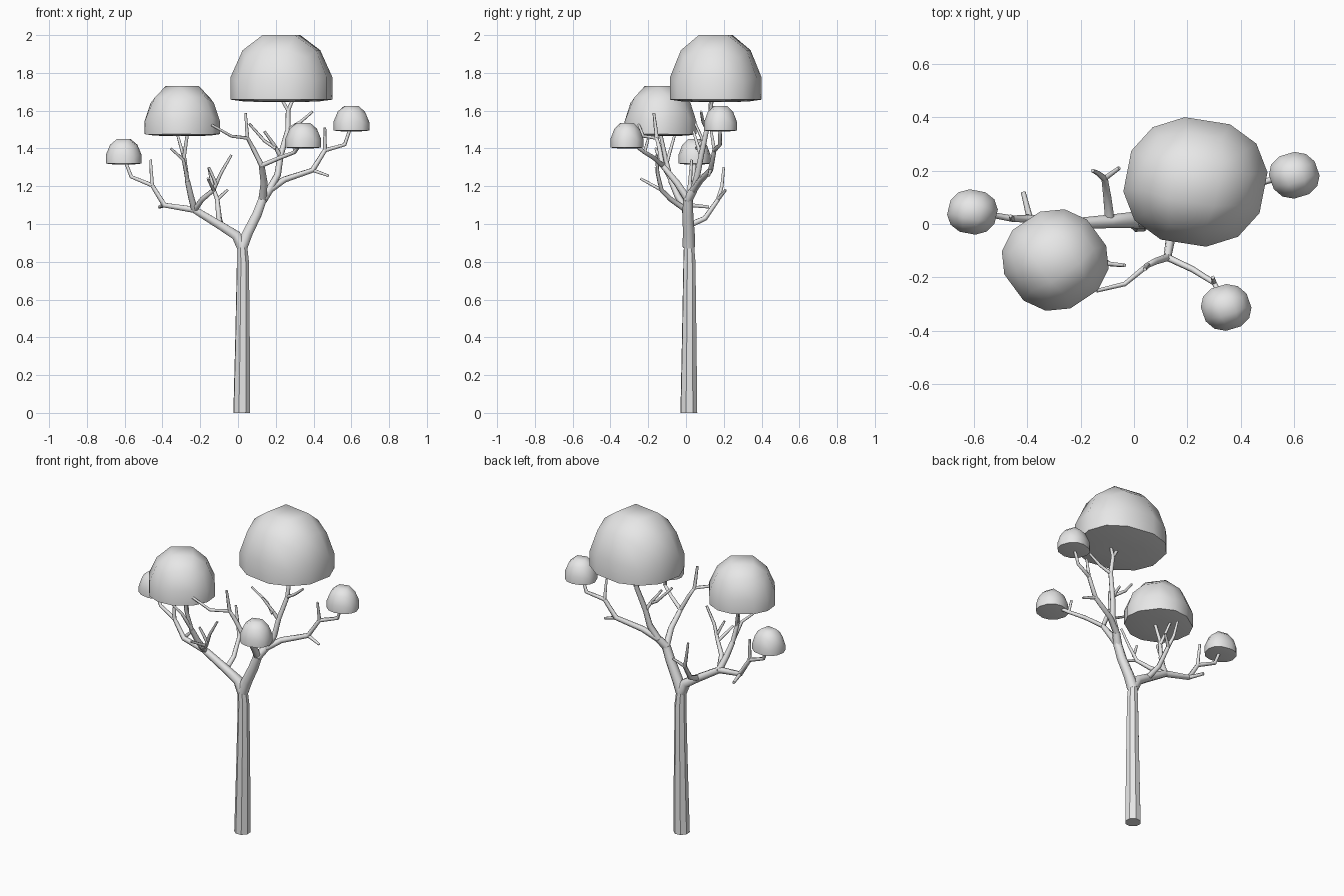
import bpy
import bmesh
from math import radians
from mathutils import Matrix, Vector

old = bpy.data.objects.get("Cube")
if old:
    bpy.data.objects.remove(old, do_unlink=True)


def make_material(name, value):
    mat = bpy.data.materials.new(name)
    mat.use_nodes = True
    colour = (value, value, value, 1)
    mat.diffuse_color = colour
    mat.node_tree.nodes["Principled BSDF"].inputs["Base Color"].default_value = colour
    return mat


grey = make_material("plain_grey", 0.8)


def smooth(obj, angle):
    bpy.ops.object.select_all(action="DESELECT")
    obj.select_set(True)
    bpy.context.view_layer.objects.active = obj
    bpy.ops.object.shade_smooth_by_angle(angle=radians(angle))


def branch(name, points, start, end, sides_level=1, angle=65):
    """Tapered tube along a path, turned into a mesh."""
    curve = bpy.data.curves.new(name, "CURVE")
    curve.dimensions = "3D"
    curve.bevel_depth = 1
    curve.bevel_resolution = sides_level
    curve.use_fill_caps = True
    spline = curve.splines.new("POLY")
    spline.points.add(len(points) - 1)
    last = len(points) - 1
    for i, (point, co) in enumerate(zip(spline.points, points)):
        point.co = (*co, 1)
        point.radius = start + (end - start) * i / last
    obj = bpy.data.objects.new(name, curve)
    bpy.context.collection.objects.link(obj)
    bpy.ops.object.select_all(action="DESELECT")
    obj.select_set(True)
    bpy.context.view_layer.objects.active = obj
    bpy.ops.object.convert(target="MESH")
    obj = bpy.context.view_layer.objects.active
    obj.data.materials.clear()
    obj.data.materials.append(grey)
    smooth(obj, angle)
    return obj


def canopy(name, low, high, turn):
    """Rounded cube with its lower half flattened, fitted between two corners."""
    bm = bmesh.new()
    bmesh.ops.create_cube(bm, size=2)
    bmesh.ops.subdivide_edges(bm, edges=bm.edges[:], cuts=2, use_grid_fill=True)
    for v in bm.verts:
        v.co.normalize()
        if v.co.z < 0:
            v.co.z *= 0.06
    bmesh.ops.rotate(bm, verts=bm.verts[:], cent=(0, 0, 0),
                     matrix=Matrix.Rotation(radians(turn), 3, "Z"))
    small = Vector([min(v.co[i] for v in bm.verts) for i in range(3)])
    large = Vector([max(v.co[i] for v in bm.verts) for i in range(3)])
    for v in bm.verts:
        for i in range(3):
            t = (v.co[i] - small[i]) / (large[i] - small[i])
            v.co[i] = low[i] + t * (high[i] - low[i])
    mesh = bpy.data.meshes.new(name)
    bm.to_mesh(mesh)
    bm.free()
    mesh.materials.append(grey)
    obj = bpy.data.objects.new(name, mesh)
    bpy.context.collection.objects.link(obj)
    smooth(obj, 50)


# Trunk
fork = (.02, .015, .91)
branch("trunk", [(.02, .015, 0), (.024, .017, .4), (.026, .018, .8), fork],
       .047, .027, sides_level=2, angle=30)

# Left limb, reaching out to the small left canopy
left_bend = (-.09, .01, .99)
left_fork = (-.23, 0, 1.075)
left_elbow = (-.39, .02, 1.1)
left_knot = (-.455, .02, 1.205)
branch("left_limb", [(.022, .015, .88), (-.01, .015, .94), left_bend, left_fork], .034, .021)
branch("left_outer_branch", [left_fork, left_elbow, left_knot], .019, .012)
branch("left_canopy_stem", [left_knot, (-.565, .04, 1.25), (-.6, .045, 1.34)], .012, .009)
branch("left_back_stub", [left_elbow, (-.415, .12, 1.09)], .012, .009)
branch("left_upright_twig", [left_knot, (-.463, .03, 1.34)], .011, .007)

# Back branch of the left limb
back_fork = (-.11, .17, 1.13)
branch("back_branch", [left_bend, (-.1, .1, 1.03), back_fork], .018, .012)
branch("back_tall_twig", [back_fork, (-.135, .19, 1.2), (-.155, .2, 1.3)], .012, .007)
branch("back_short_twig", [back_fork, (-.055, .21, 1.18)], .01, .007)

# Branches under the medium canopy
medium_fork = (-.268, -.08, 1.23)
branch("medium_canopy_branch", [left_fork, (-.25, -.045, 1.15), medium_fork], .02, .015)
branch("medium_canopy_stem", [medium_fork, (-.285, -.11, 1.36), (-.265, -.14, 1.5)], .013, .009)
branch("medium_side_twig", [medium_fork, (-.29, -.14, 1.34), (-.355, -.16, 1.4)], .011, .007)
branch("medium_back_twig", [(-.28, -.1, 1.33), (-.32, -.06, 1.47)], .01, .007)
front_knot = (-.13, -.13, 1.18)
branch("inner_front_branch", [left_fork, (-.19, -.08, 1.13), front_knot,
                              (-.09, -.15, 1.27), (-.035, -.155, 1.365)], .016, .007)
branch("inner_front_twig", [front_knot, (-.16, -.24, 1.24)], .01, .007)
branch("inner_upright_twig", [(-.115, -.14, 1.21), (-.155, -.16, 1.3)], .01, .007)

# Right limb
right_fork = (.13, .01, 1.13)
right_knot = (.165, .04, 1.18)
branch("right_limb", [(.022, .015, .88), (.05, .015, .95), (.1, .01, 1.05), right_fork], .034, .026)
branch("right_limb_top", [right_fork, right_knot], .026, .022)

# Front branch, splitting to the front canopy and the crossing branch
front_fork = (.125, -.125, 1.31)
cross_knot = (.05, -.155, 1.455)
front_elbow = (.3, -.22, 1.38)
branch("front_branch", [right_fork, (.138, -.05, 1.22), front_fork], .022, .015)
branch("front_canopy_stem", [front_fork, (.22, -.17, 1.35), front_elbow, (.34, -.3, 1.44)], .013, .009)
branch("front_stub", [front_elbow, (.295, -.2, 1.45)], .009, .007)
branch("cross_branch", [front_fork, (.08, -.14, 1.4), cross_knot, (-.035, -.225, 1.465),
                        (-.14, -.25, 1.525)], .014, .007)
branch("cross_upright_twig", [cross_knot, (.04, -.17, 1.587)], .011, .007)

# Right branch, reaching out to the small right canopy
right_elbow = (.395, .13, 1.285)
right_bend = (.46, .15, 1.39)
branch("right_branch", [right_knot, (.245, .08, 1.235), right_elbow, right_bend], .02, .012)
branch("right_canopy_stem", [right_bend, (.565, .18, 1.42), (.595, .18, 1.51)], .012, .009)
branch("right_low_twig", [right_elbow, (.48, .12, 1.255)], .011, .007)
branch("right_upright_twig", [right_bend, (.46, .13, 1.51)], .011, .007)

# Branches under the large canopy
large_fork = (.225, .08, 1.36)
large_knot = (.265, .11, 1.5)
large_split = (.265, .13, 1.6)
branch("large_canopy_branch", [right_knot, (.21, .06, 1.26), large_fork, large_knot,
                               large_split], .02, .012)
branch("large_left_stem", [large_split, (.22, .13, 1.68)], .011, .008)
branch("large_right_stem", [large_split, (.295, .14, 1.67)], .011, .008)
branch("large_right_twig", [large_knot, (.33, .09, 1.54), (.395, .08, 1.595)], .011, .007)
branch("large_left_twig", [large_fork, (.19, .06, 1.42), (.14, .04, 1.49)], .012, .007)
branch("large_inner_twig", [(.2, .055, 1.4), (.14, .09, 1.44), (.06, .05, 1.53)], .01, .007)

# Canopies
canopy("large_canopy", (-.04, -.085, 1.645), (.5, .4, 2), -10)
canopy("medium_canopy", (-.495, -.325, 1.465), (-.095, .055, 1.73), 35)
canopy("small_left_canopy", (-.7, -.04, 1.315), (-.51, .13, 1.45), -12)
canopy("small_front_canopy", (.25, -.4, 1.4), (.44, -.225, 1.535), 18)
canopy("small_right_canopy", (.505, .095, 1.49), (.695, .27, 1.625), 18)
